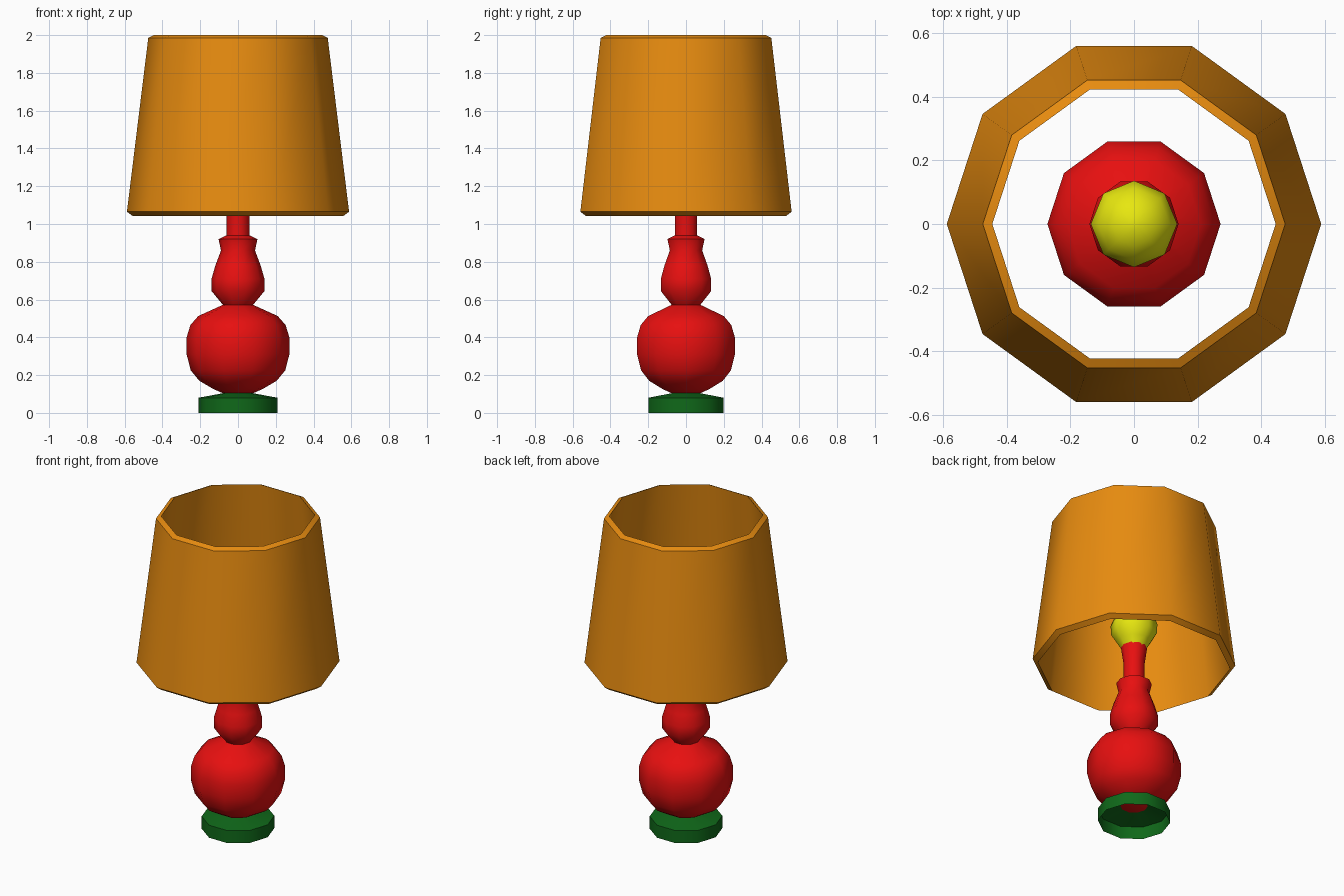
import bpy
import bmesh
import math

cube = bpy.data.objects.get("Cube")
if cube:
    bpy.data.objects.remove(cube, do_unlink=True)


def material(name, color):
    mat = bpy.data.materials.new(name)
    mat.use_nodes = True
    mat.diffuse_color = (*color, 1)
    mat.node_tree.nodes["Principled BSDF"].inputs["Base Color"].default_value = (*color, 1)
    return mat


def lathe(name, profile, mat, sides=10, closed=False, cap_start=False, cap_end=False):
    """Revolve (radius, height) points, listed from bottom to top of the outer side."""
    bm = bmesh.new()
    rings = []
    for r, z in profile:
        angles = [math.tau * i / sides for i in range(sides)]
        rings.append([bm.verts.new((r * math.cos(a), r * math.sin(a), z)) for a in angles])
    pairs = list(zip(rings, rings[1:]))
    if closed:
        pairs.append((rings[-1], rings[0]))
    for low, high in pairs:
        for i in range(sides):
            j = (i + 1) % sides
            bm.faces.new((low[i], low[j], high[j], high[i]))
    if cap_start:
        bm.faces.new(rings[0][::-1])
    if cap_end:
        bm.faces.new(rings[-1])
    mesh = bpy.data.meshes.new(name)
    bm.to_mesh(mesh)
    bm.free()
    mesh.materials.append(mat)
    obj = bpy.data.objects.new(name, mesh)
    bpy.context.collection.objects.link(obj)
    bpy.ops.object.select_all(action="DESELECT")
    obj.select_set(True)
    bpy.context.view_layer.objects.active = obj
    bpy.ops.object.shade_smooth_by_angle(angle=math.radians(42))
    return obj


red = material("red glaze", (0.8, 0.005, 0.005))
green = material("green base", (0.005, 0.14, 0.01))
orange = material("orange fabric", (0.8, 0.26, 0.005))
yellow = material("yellow bulb", (0.8, 0.8, 0.005))

# Hollow foot, open underneath
lathe("foot", [(0.21, 0), (0.21, 0.08), (0.07, 0.106)], green)

# Round body, vase-shaped neck and flared socket stem
lathe("body", [
    (0.07, 0.1), (0.13, 0.126), (0.205, 0.17), (0.25, 0.225), (0.272, 0.31),
    (0.272, 0.4), (0.252, 0.465), (0.21, 0.513), (0.08, 0.572),
    (0.14, 0.645), (0.14, 0.71), (0.12, 0.78), (0.09, 0.86), (0.103, 0.92),
    (0.062, 0.94), (0.062, 1.06), (0.076, 1.16),
], red, cap_start=True, cap_end=True)

# Pear-shaped bulb: narrow throat and a rounded head
head = [(0.138 * math.cos(t), 1.29 + 0.138 * math.sin(t))
        for t in (math.radians(d) for d in (-15, 10, 35, 60, 82))]
lathe("bulb", [(0.07, 1.15), (0.1, 1.2)] + head, yellow, sides=8,
      cap_start=True, cap_end=True)

# Tapered shade with a thick wall and slanted rims
lathe("shade", [(0.588, 1.065), (0.475, 1.985), (0.445, 2.0), (0.558, 1.043)],
      orange, closed=True)
